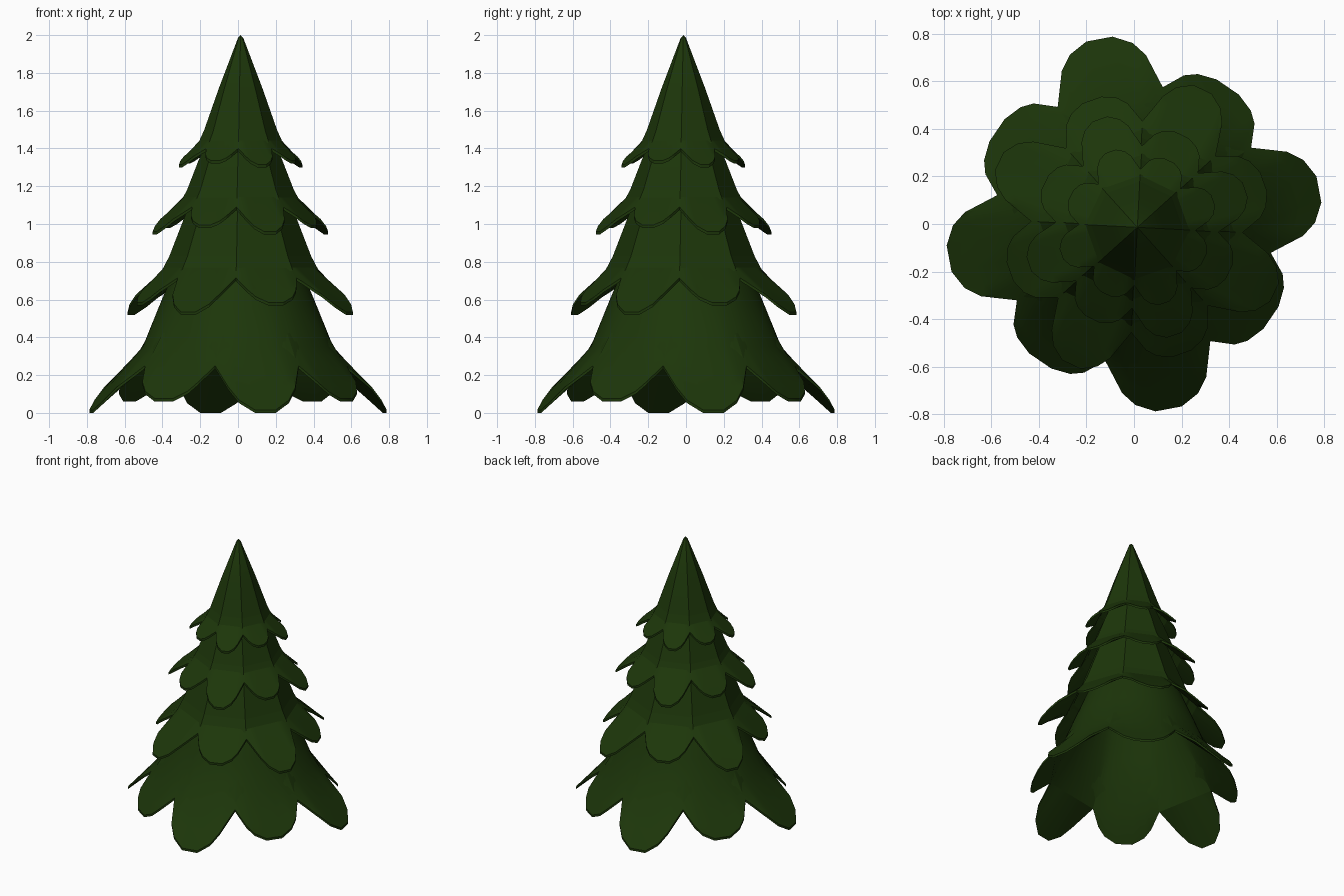
import bpy, bmesh, math

if "Cube" in bpy.data.objects:
    bpy.data.objects.remove(bpy.data.objects["Cube"])

green = bpy.data.materials.new("dark_pine_green")
green.diffuse_color = (0.012, 0.037, 0.003, 1)
green.use_nodes = True
green.node_tree.nodes["Principled BSDF"].inputs["Base Color"].default_value = green.diffuse_color

HALF = math.pi / 8
US = [-1, -0.8, -0.6, -0.25, 0.25, 0.6, 0.8, 1]      # columns across one petal
# petal outline, distance from axis relative to the notch (0) and tip (1)
OUTLINE = {1: 0.0, 0.8: 0.59, 0.6: 0.83, 0.25: 1.0}
THICK = 0.016


def tier(name, profile, notch, long_tip, short_tip, long_angle, round_body, shift=0.0):
    """Eight-sided cone skirt whose rim ends in alternating long and short petals.
    profile: (corner radius, z) rows from top to bend; notch / tips: (radius, z)."""
    bm = bmesh.new()
    s0, t0 = notch[0] * math.cos(HALF), notch[0] * math.sin(HALF)
    for k in range(8):
        a = math.radians(long_angle) + k * math.pi / 4
        tip = short_tip if k % 2 else long_tip

        def place(s, t, z):
            return bm.verts.new((s * math.cos(a) - t * math.sin(a) + shift,
                                 s * math.sin(a) + t * math.cos(a) - shift, z))

        def ring(r, z):
            if round_body:
                return [place(r * math.cos(u * HALF), r * math.sin(u * HALF), z) for u in US]
            return [place(r * math.cos(HALF), r * math.sin(HALF) * u, z) for u in US]

        def petal(part, drop):
            row = []
            for u in US:
                f = OUTLINE[abs(u)] * part
                row.append(place(s0 + (tip[0] - s0) * f, t0 * u,
                                 notch[1] + (tip[1] - notch[1]) * f ** 1.35 - drop))
            return row

        # outside down to the petal tips, then back up the hollow inside
        rows = [ring(r, z) for r, z in profile]
        rows += [petal(0.6, 0), petal(1, 0), petal(1, THICK), petal(0, THICK)]
        rows += [ring(max(r - THICK, 0), z - THICK) for r, z in profile[-2::-1]]
        for top, low in zip(rows, rows[1:]):
            for j in range(len(US) - 1):
                bm.faces.new((top[j], low[j], low[j + 1], top[j + 1]))
    bmesh.ops.remove_doubles(bm, verts=bm.verts[:], dist=0.0005)
    me = bpy.data.meshes.new(name)
    bm.to_mesh(me)
    bm.free()
    me.materials.append(green)
    ob = bpy.data.objects.new(name, me)
    bpy.context.collection.objects.link(ob)
    bpy.ops.object.select_all(action='DESELECT')
    ob.select_set(True)
    bpy.context.view_layer.objects.active = ob
    bpy.ops.object.shade_smooth_by_angle(angle=math.radians(22))


# bottom skirt, rounder than the rest
tier("bottom_branches", [(0.0, 1.5), (0.27, 0.92), (0.42, 0.56), (0.505, 0.35)],
     (0.587, 0.25), (0.79, 0.016), (0.697, 0.075), 10.6, True)
# octagonal tiers, slightly off centre and twisted
tier("lower_middle_branches", [(0.0, 1.8), (0.31, 1.0), (0.395, 0.78)],
     (0.445, 0.715), (0.64, 0.535), (0.565, 0.585), 64.5, False, 0.012)
tier("upper_middle_branches", [(0.0, 1.85), (0.225, 1.33), (0.295, 1.15)],
     (0.342, 1.09), (0.48, 0.96), (0.43, 0.995), 19, False, 0.013)
tier("top_branches", [(0.0, 2.0), (0.014, 1.985), (0.115, 1.72), (0.21, 1.45)],
     (0.245, 1.40), (0.338, 1.315), (0.31, 1.335), 19.5, False, 0.014)
